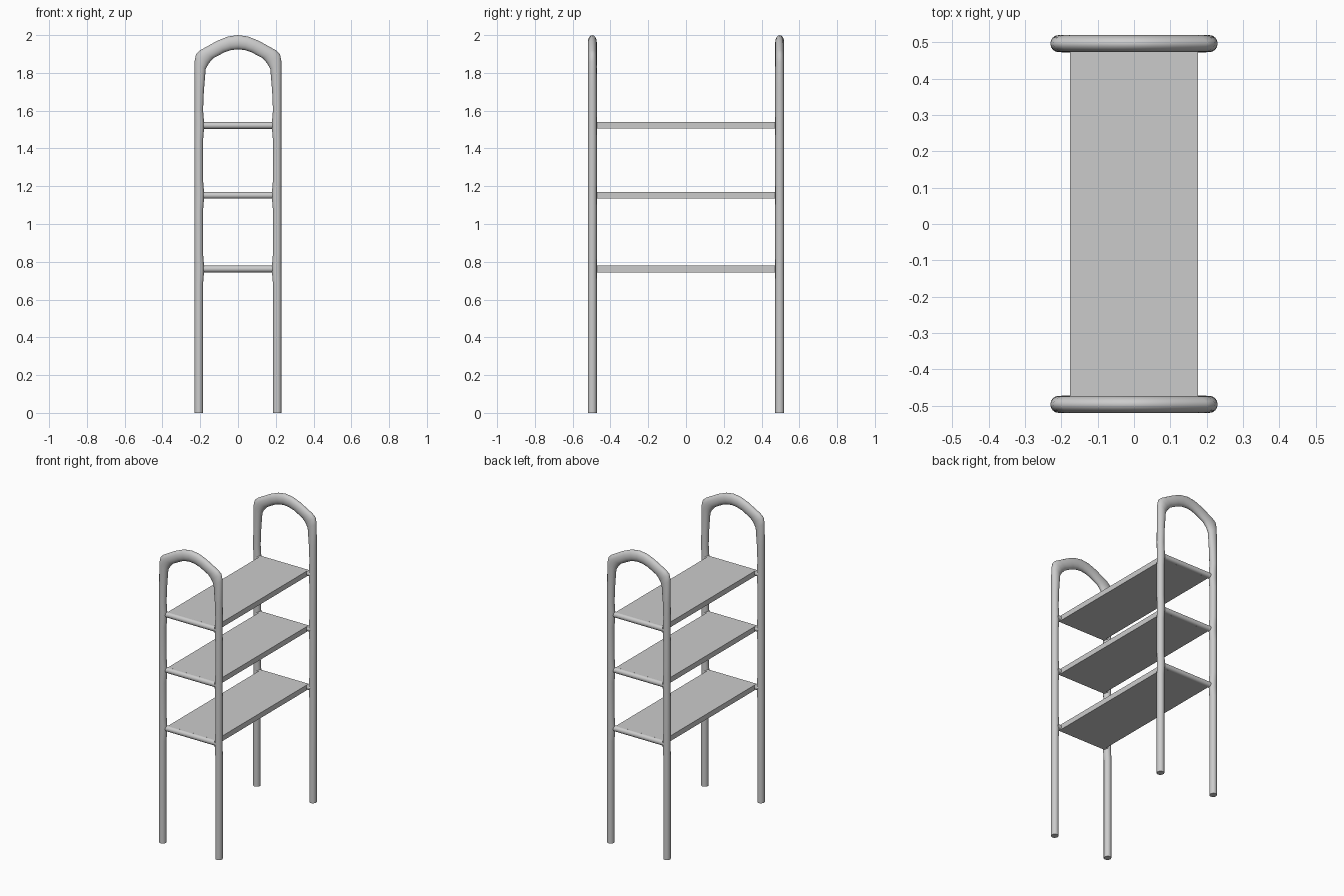
import bpy, bmesh, math
from mathutils import Vector, Matrix

if "Cube" in bpy.data.objects:
    bpy.data.objects.remove(bpy.data.objects["Cube"])

HOOP_Y, TUBE_R = 0.496, 0.0235
SHELVES = (0.762, 1.152, 1.522)
SIDES = 16


def finish(bm, name, angle=50):
    bmesh.ops.recalc_face_normals(bm, faces=bm.faces)
    me = bpy.data.meshes.new(name)
    bm.to_mesh(me)
    bm.free()
    ob = bpy.data.objects.new(name, me)
    bpy.context.scene.collection.objects.link(ob)
    bpy.ops.object.select_all(action='DESELECT')
    bpy.context.view_layer.objects.active = ob
    ob.select_set(True)
    bpy.ops.object.shade_smooth_by_angle(angle=math.radians(angle))
    return ob


# Half hoop profile: outer x, outer z, inner x, inner z; leg swells at each shelf
half = [(0.230, 0, 0.185, 0)]
for z in SHELVES:
    half += [(0.230, z - 0.08, 0.185, z - 0.08), (0.230, z - 0.02, 0.180, z - 0.02),
             (0.230, z + 0.02, 0.180, z + 0.02), (0.230, z + 0.08, 0.185, z + 0.08)]
half += [(0.230, 1.72, 0.181, 1.70), (0.230, 1.86, 0.171, 1.82),
         (0.222, 1.90, 0.155, 1.85), (0.200, 1.92, 0.130, 1.878),
         (0.110, 1.970, 0.070, 1.910), (0.055, 1.992, 0.035, 1.921)]
profile = half + [(0, 2.0, 0, 1.925)] + [(-a, b, -c, d) for a, b, c, d in reversed(half)]


def hoop_frame(name, y):
    bm = bmesh.new()
    rings = []
    for ox, oz, ix, iz in profile:
        outer, inner = Vector((ox, y, oz)), Vector((ix, y, iz))
        mid, arm = (outer + inner) / 2, (outer - inner) / 2
        rings.append([bm.verts.new(mid + arm * math.cos(t) + Vector((0, TUBE_R * math.sin(t), 0)))
                      for t in (2 * math.pi * k / SIDES for k in range(SIDES))])
    for a, b in zip(rings, rings[1:]):
        for k in range(SIDES):
            n = (k + 1) % SIDES
            bm.faces.new((a[k], a[n], b[n], b[k]))
    bm.faces.new(rings[0])
    bm.faces.new(rings[-1])
    finish(bm, name)


def crossbar(name, y, z):
    bm = bmesh.new()
    bmesh.ops.create_cone(bm, cap_ends=True, segments=SIDES, radius1=0.018, radius2=0.018, depth=0.40,
                          matrix=Matrix.Translation((0, y, z)) @ Matrix.Rotation(math.pi / 2, 4, 'Y'))
    finish(bm, name)


def shelf_board(name, z):
    bm = bmesh.new()
    bmesh.ops.create_cube(bm, size=1, matrix=Matrix.Translation((0, 0, z))
                          @ Matrix.Diagonal((0.352, 0.972, 0.035, 1)))
    finish(bm, name, 30)


# Hoop end frames
for label, s in (("front", -1), ("back", 1)):
    hoop_frame(label + "_hoop_frame", s * HOOP_Y)
    # Rungs carrying the shelf ends
    for i, z in enumerate(SHELVES):
        crossbar(f"{label}_crossbar_{i + 1}", s * 0.489, z)

# Shelves
for i, z in enumerate(SHELVES):
    shelf_board(f"shelf_{i + 1}", z)
